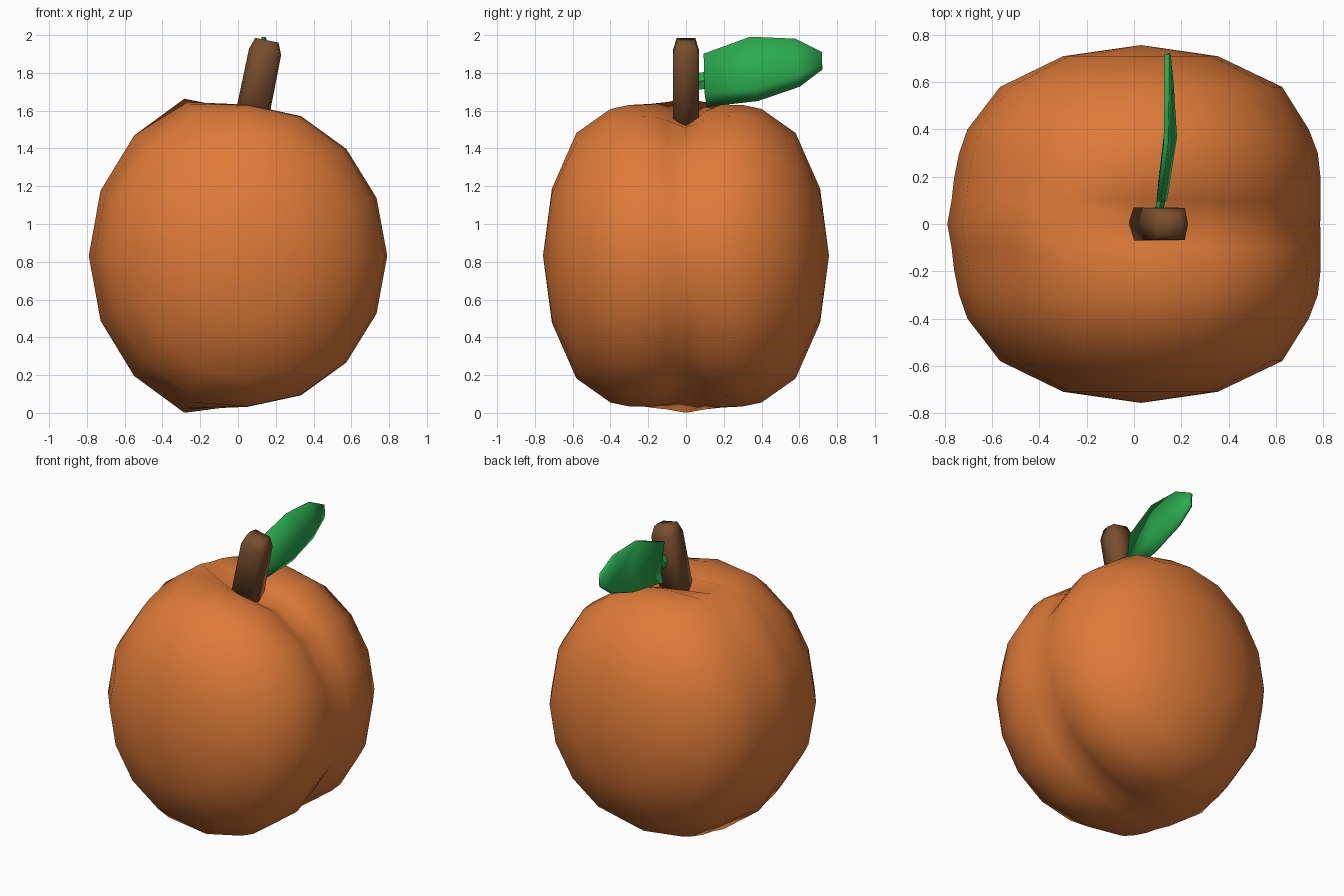
import bpy, bmesh
from math import sin, cos, pi

if "Cube" in bpy.data.objects:
    bpy.data.objects.remove(bpy.data.objects["Cube"])


def make(name, verts, faces, color, angle=None):
    me = bpy.data.meshes.new(name)
    me.from_pydata(verts, [], faces)
    bm = bmesh.new()
    bm.from_mesh(me)
    bmesh.ops.recalc_face_normals(bm, faces=bm.faces)
    bm.to_mesh(me)
    bm.free()
    ob = bpy.data.objects.new(name, me)
    bpy.context.collection.objects.link(ob)
    mat = bpy.data.materials.new(name + "_colour")
    mat.diffuse_color = (*color, 1)
    mat.use_nodes = True
    mat.node_tree.nodes["Principled BSDF"].inputs["Base Color"].default_value = mat.diffuse_color
    me.materials.append(mat)
    bpy.ops.object.select_all(action='DESELECT')
    ob.select_set(True)
    bpy.context.view_layer.objects.active = ob
    if angle is None:
        bpy.ops.object.shade_smooth()
    else:
        bpy.ops.object.shade_smooth_by_angle(angle=angle)
    return ob


def loft(rings):
    """Quads joining closed rings of equal size, with capped ends."""
    n = len(rings[0])
    verts = [v for r in rings for v in r]
    faces = [(i * n + k, i * n + (k + 1) % n, (i + 1) * n + (k + 1) % n, (i + 1) * n + k)
             for i in range(len(rings) - 1) for k in range(n)]
    faces += [tuple(range(n)), tuple(range((len(rings) - 1) * n, len(rings) * n))]
    return verts, faces


# Fruit: rings around the y axis, each with its own right (+x) and left (-x) radii
N, ZC = 16, 0.832
# y, centre x, right rx, right rz, left rx, left rz
half = [(0.71, 0.03, 0.325, 0.355, 0.33, 0.355), (0.58, 0.03, 0.597, 0.65, 0.597, 0.65),
        (0.40, 0.04, 0.70, 0.777, 0.745, 0.80), (0.30, 0.05, 0.728, 0.798, 0.79, 0.84),
        (0.19, 0.05, 0.74, 0.80, 0.812, 0.87)]


def fruit_ring(y, cx, rx, rz, lx, lz):
    ring = []
    for k in range(N):
        c, s = cos(2 * pi * k / N), sin(2 * pi * k / N)
        a, b = (rx, rz) if c > -0.1 else (lx, lz)
        ring.append((cx + a * c, y, ZC + b * s))
    return ring


# Middle ring: full ridge on the left, groove on the right, dimple at the stem
depth = {0: 1.0, 1: 0.955, 2: 0.935, 3: 0.915, 4: 0.87, 12: 0.955, 13: 0.925, 14: 0.935, 15: 0.955}
groove = []
for k in range(N):
    c, s = cos(2 * pi * k / N), sin(2 * pi * k / N)
    if k in depth:
        f = depth[k]
        groove.append((0.05 + 0.738 * f * c, 0, ZC + 0.80 * f * s))
    else:
        groove.append((0.03 + 0.82 * c, 0, ZC + 0.90 * s))

# Rounded lobe edges between the groove and the first full ring
inner = fruit_ring(0.19, *half[-1][1:])


def lip(y):
    return [(0.35 * g[0] + 0.65 * p[0], y, 0.35 * g[2] + 0.65 * p[2]) for g, p in zip(groove, inner)]


rings = ([fruit_ring(-y, *r) for y, *r in half] + [lip(-0.1), groove, lip(0.1)]
         + [fruit_ring(y, *r) for y, *r in half[::-1]])
verts, faces = loft(rings)
faces = faces[:-2]
last = (len(rings) - 1) * N
verts += [(0.03, -0.757, ZC), (0.03, 0.757, ZC)]
for k in range(N):
    j = (k + 1) % N
    faces += [(k, j, len(verts) - 2), (last + k, last + j, len(verts) - 1)]
make("fruit", verts, faces, (0.73, 0.195, 0.04))


# Stem: tilted six-sided post with a bevelled tip
def stem_ring(x, z, r):
    return [(x + r * u, r * v, z - 0.2 * r * u)
            for u, v in ((1, 0), (0.85, 0.8), (-0.85, 0.8), (-1, 0), (-0.85, -0.8), (0.85, -0.8))]


make("stem", *loft([stem_ring(0.06, 1.50, 0.088), stem_ring(0.143, 1.91, 0.085),
                    stem_ring(0.153, 1.973, 0.062)]), (0.19, 0.076, 0.027))

# Leaf: folded blade, given by upper edge, midrib and lower edge
upper = [(0.105, 0.095, 1.90), (0.135, 0.34, 1.99), (0.14, 0.58, 1.98), (0.14, 0.72, 1.91)]
mid = [(0.13, 0.10, 1.69), (0.172, 0.37, 1.72), (0.158, 0.59, 1.785), (0.145, 0.72, 1.85)]
lower = [(0.105, 0.11, 1.625), (0.135, 0.38, 1.655), (0.14, 0.60, 1.73), (0.14, 0.72, 1.82)]
lf = [(r * 4 + i, r * 4 + i + 1, r * 4 + i + 5, r * 4 + i + 4) for r in range(2) for i in range(3)]
leaf = make("leaf", upper + mid + lower, lf, (0.023, 0.40, 0.076), 0.6)
sol = leaf.modifiers.new("thickness", 'SOLIDIFY')
sol.thickness = 0.02
sol.offset = 0

# Leaf stalk joining the blade to the stem
stalk = [[(x + 0.018 * cos(k * pi / 2), y, z + 0.045 * sin(k * pi / 2)) for k in range(4)]
         for x, y, z in [(0.10, 0.03, 1.75), (0.115, 0.10, 1.76)]]
make("leaf_stalk", *loft(stalk), (0.023, 0.40, 0.076), 0.6)
